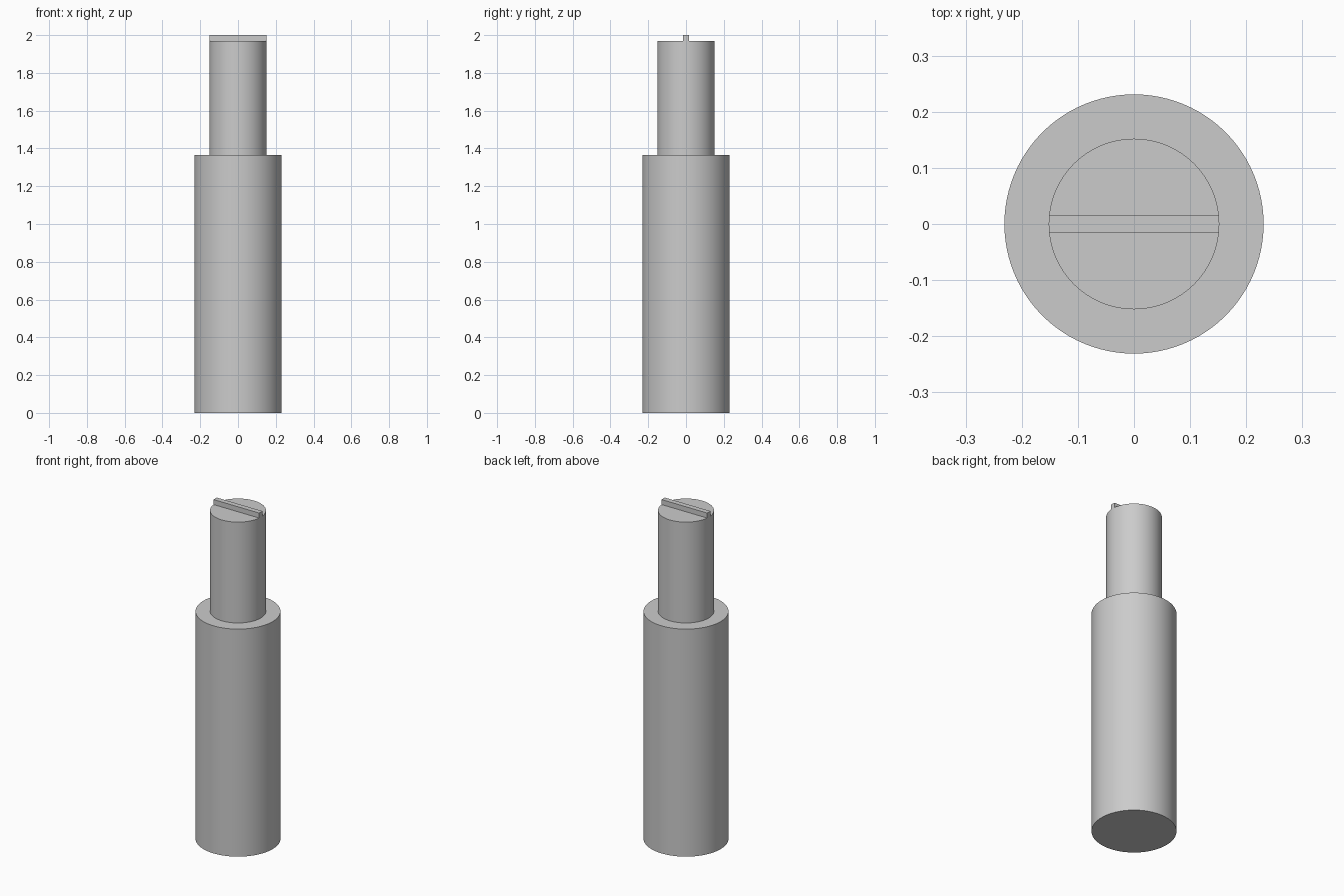
import bpy, bmesh, math

cube = bpy.data.objects.get("Cube")
if cube:
    bpy.data.objects.remove(cube, do_unlink=True)

BODY_R, NECK_R = 0.231, 0.152
SHOULDER_Z, NECK_Z, TOP_Z = 1.365, 1.97, 2.0
RIDGE_HALF = 0.0155
SEGMENTS = 96

grey = bpy.data.materials.new("plain grey")
grey.use_nodes = True
grey.diffuse_color = (0.6, 0.6, 0.6, 1)
grey.node_tree.nodes["Principled BSDF"].inputs["Base Color"].default_value = (0.6, 0.6, 0.6, 1)


def finish(name, bm):
    """Turn a bmesh into a shaded object with the grey material."""
    bmesh.ops.recalc_face_normals(bm, faces=bm.faces)
    mesh = bpy.data.meshes.new(name)
    bm.to_mesh(mesh)
    bm.free()
    mesh.materials.append(grey)
    obj = bpy.data.objects.new(name, mesh)
    bpy.context.collection.objects.link(obj)
    bpy.ops.object.select_all(action="DESELECT")
    obj.select_set(True)
    bpy.context.view_layer.objects.active = obj
    bpy.ops.object.shade_smooth_by_angle(angle=math.radians(30))


def stepped_shaft(name, steps):
    """Stack rings of (radius, height) into one closed turned solid."""
    bm = bmesh.new()
    rings = []
    for radius, z in steps:
        rings.append([bm.verts.new((radius * math.cos(a), radius * math.sin(a), z))
                      for a in (math.tau * i / SEGMENTS for i in range(SEGMENTS))])
    for low, high in zip(rings, rings[1:]):
        for i in range(SEGMENTS):
            j = (i + 1) % SEGMENTS
            bm.faces.new((low[i], low[j], high[j], high[i]))
    bm.faces.new(rings[0])
    bm.faces.new(rings[-1])
    finish(name, bm)


def drive_ridge(name):
    """Narrow bar across the neck, its ends following the round edge."""
    bm = bmesh.new()
    spread = math.asin(RIDGE_HALF / NECK_R)
    outline = []
    for start in (0, math.pi):
        for t in (-1, -0.5, 0, 0.5, 1):
            a = start + t * spread
            outline.append(bm.verts.new((NECK_R * math.cos(a), NECK_R * math.sin(a), NECK_Z)))
    base = bm.faces.new(outline)
    top = bmesh.ops.extrude_face_region(bm, geom=[base], use_keep_orig=True)
    verts = [v for v in top["geom"] if isinstance(v, bmesh.types.BMVert)]
    bmesh.ops.translate(bm, verts=verts, vec=(0, 0, TOP_Z - NECK_Z))
    finish(name, bm)


# Wide body with the narrower neck above its flat shoulder
stepped_shaft("stepped_shaft", [(BODY_R, 0), (BODY_R, SHOULDER_Z),
                                (NECK_R, SHOULDER_Z), (NECK_R, NECK_Z)])
# Raised bar on the end of the neck
drive_ridge("drive_ridge")
